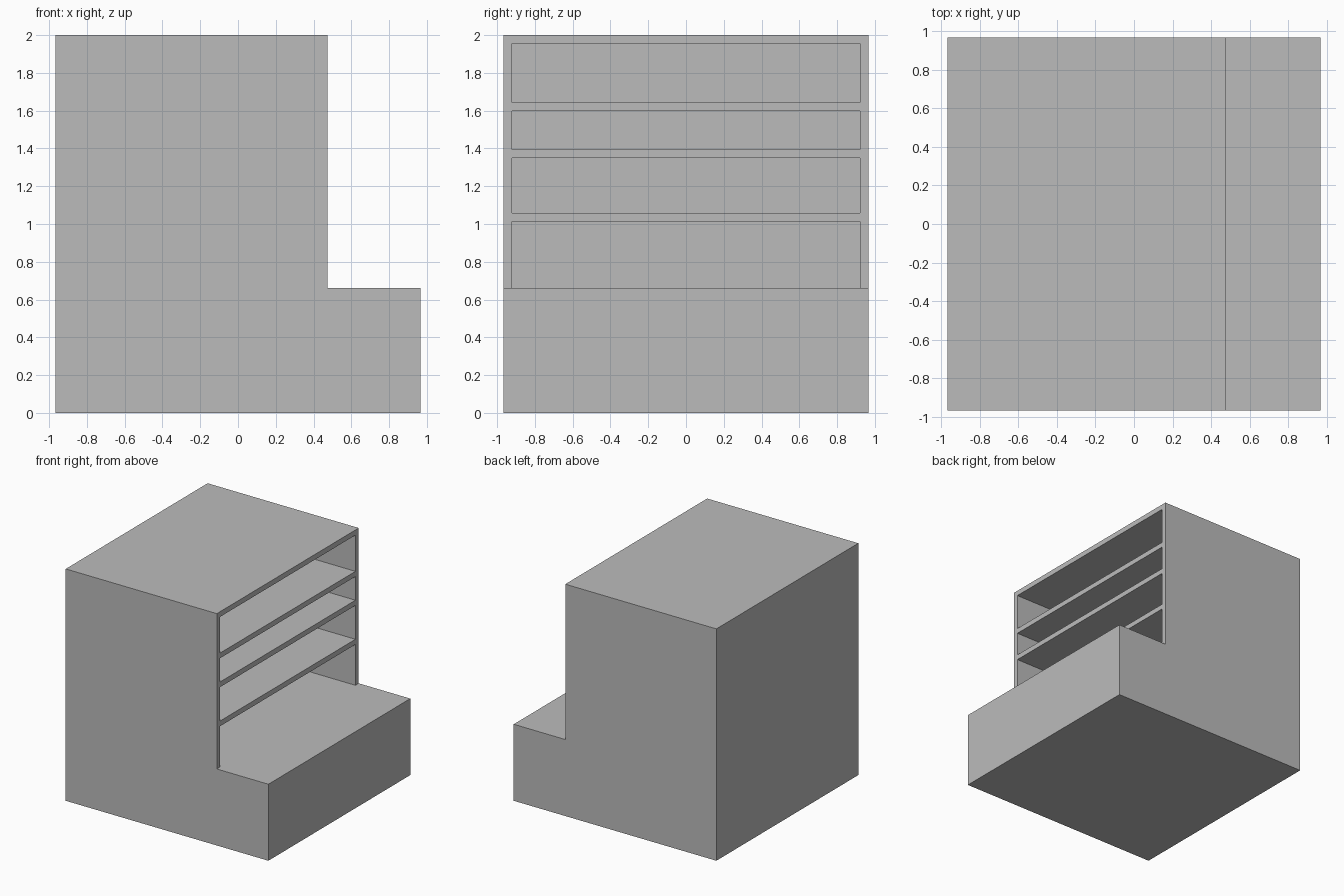
import bpy
import bmesh
from mathutils import Matrix, Vector

if "Cube" in bpy.data.objects:
    bpy.data.objects.remove(bpy.data.objects["Cube"])

HALF = 0.967      # half width and half depth
WALL = 0.045      # panel thickness
FRONT_X = 0.475   # open face of the shelving
STEP_Z = 0.66     # top of the projecting base


def make_object(name, bm):
    bmesh.ops.recalc_face_normals(bm, faces=bm.faces)
    mesh = bpy.data.meshes.new(name)
    bm.to_mesh(mesh)
    bm.free()
    obj = bpy.data.objects.new(name, mesh)
    bpy.context.collection.objects.link(obj)
    return obj


def add_box(bm, lo, hi):
    lo, hi = Vector(lo), Vector(hi)
    matrix = Matrix.Translation((lo + hi) / 2) @ Matrix.Diagonal((*(hi - lo), 1))
    bmesh.ops.create_cube(bm, size=1, matrix=matrix)


# Dark grey finish
grey = bpy.data.materials.new("dark_grey")
grey.diffuse_color = (0.5, 0.5, 0.5, 1)
grey.use_nodes = True
grey.node_tree.nodes["Principled BSDF"].inputs["Base Color"].default_value = grey.diffuse_color

# Stepped cabinet body: L profile extruded along y
profile = [(-HALF, 0), (HALF, 0), (HALF, STEP_Z),
           (FRONT_X, STEP_Z), (FRONT_X, 2), (-HALF, 2)]
bm = bmesh.new()
face = bm.faces.new([bm.verts.new((x, -HALF, z)) for x, z in profile])
side = bmesh.ops.extrude_face_region(bm, geom=[face], use_keep_orig=True)
moved = [v for v in side["geom"] if isinstance(v, bmesh.types.BMVert)]
bmesh.ops.translate(bm, verts=moved, vec=(0, 2 * HALF, 0))
cabinet = make_object("shelf_cabinet", bm)
cabinet.data.materials.append(grey)

# Four open compartments, leaving the shelves between them
bm = bmesh.new()
for bottom, top in [(STEP_Z, 1.012), (1.057, 1.349), (1.394, 1.598), (1.643, 1.955)]:
    add_box(bm, (-HALF + WALL, -HALF + WALL, bottom),
            (FRONT_X + 0.1, HALF - WALL, top))
cutter = make_object("compartment_cutter", bm)
cutter.data.materials.append(grey)
cutter.hide_render = True

cut = cabinet.modifiers.new("compartments", "BOOLEAN")
cut.operation = "DIFFERENCE"
cut.solver = "EXACT"
cut.object = cutter
bpy.context.view_layer.objects.active = cabinet
bpy.ops.object.modifier_apply(modifier=cut.name)
bpy.data.objects.remove(cutter)
